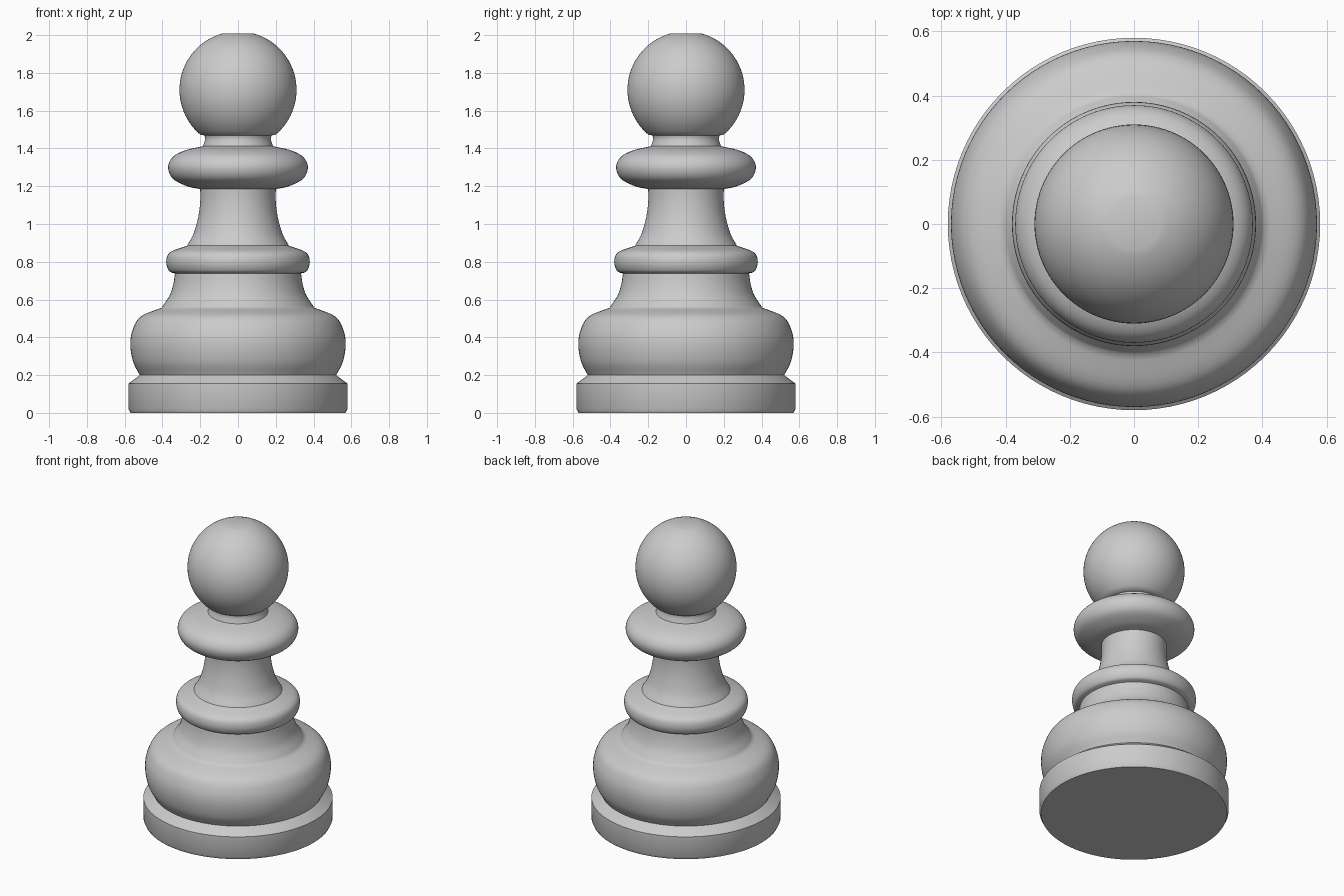
import bpy, math
from mathutils import Vector

if "Cube" in bpy.data.objects:
    bpy.data.objects.remove(bpy.data.objects["Cube"])

SEGMENTS = 96

grey = bpy.data.materials.new("light_grey")
grey.use_nodes = True
colour = (0.6, 0.6, 0.6, 1)
grey.diffuse_color = colour
grey.node_tree.nodes["Principled BSDF"].inputs["Base Color"].default_value = colour


def smooth_path(points, steps=6):
    """Catmull-Rom curve through a few (radius, height) points."""
    p = [Vector(q) for q in points]
    p = [2 * p[0] - p[1]] + p + [2 * p[-1] - p[-2]]
    path = []
    for a, b, c, d in zip(p, p[1:], p[2:], p[3:]):
        for i in range(steps):
            t = i / steps
            path.append(0.5 * (2 * b + (c - a) * t + (2 * a - 5 * b + 4 * c - d) * t ** 2
                               + (3 * b - a - 3 * c + d) * t ** 3))
    return path + [p[-2]]


# Turned outline from the foot upwards
foot = [Vector(q) for q in ((0.57, 0), (0.58, 0.02), (0.58, 0.155))]
foot_slope = [Vector((0.52, 0.2))]
belly = smooth_path([(0.52, 0.2), (0.555, 0.27), (0.57, 0.36), (0.558, 0.44),
                     (0.515, 0.51), (0.405, 0.557)])
waist = smooth_path([(0.405, 0.557), (0.363, 0.62), (0.343, 0.68), (0.334, 0.737)])
ring = smooth_path([(0.334, 0.737), (0.365, 0.752), (0.38, 0.80), (0.36, 0.85), (0.27, 0.885)])
stem = smooth_path([(0.27, 0.885), (0.235, 0.95), (0.21, 1.04), (0.2, 1.12), (0.2, 1.185)])
collar = smooth_path([(0.2, 1.185), (0.27, 1.2), (0.345, 1.24), (0.37, 1.3),
                      (0.345, 1.355), (0.28, 1.39), (0.185, 1.412)])
throat = smooth_path([(0.185, 1.412), (0.174, 1.45), (0.18, 1.478)], 3)

# Ball head, very slightly flattened on top
ball_z, ball_r = 1.71, 0.31
start, end = math.radians(-50), math.radians(75)
head = [Vector((ball_r * math.cos(a), ball_z + ball_r * math.sin(a)))
        for a in (start + (end - start) * i / 30 for i in range(31))]

outline = foot + foot_slope
for part in (belly, waist, ring, stem, collar):
    outline += part[1:]
outline += throat[1:-1] + head

# Revolve the outline into rings of faces, capped at both ends
verts = [(q.x * math.cos(a), q.x * math.sin(a), q.y) for q in outline
         for a in (2 * math.pi * i / SEGMENTS for i in range(SEGMENTS))]
faces = [(r * SEGMENTS + i, r * SEGMENTS + (i + 1) % SEGMENTS,
          (r + 1) * SEGMENTS + (i + 1) % SEGMENTS, (r + 1) * SEGMENTS + i)
         for r in range(len(outline) - 1) for i in range(SEGMENTS)]
faces.append(tuple(reversed(range(SEGMENTS))))
faces.append(tuple(range(len(verts) - SEGMENTS, len(verts))))

mesh = bpy.data.meshes.new("turned_body")
mesh.from_pydata(verts, [], faces)
mesh.materials.append(grey)
body = bpy.data.objects.new("turned_body", mesh)
bpy.context.collection.objects.link(body)

bpy.context.view_layer.objects.active = body
body.select_set(True)
bpy.ops.object.shade_smooth_by_angle(angle=math.radians(40))
